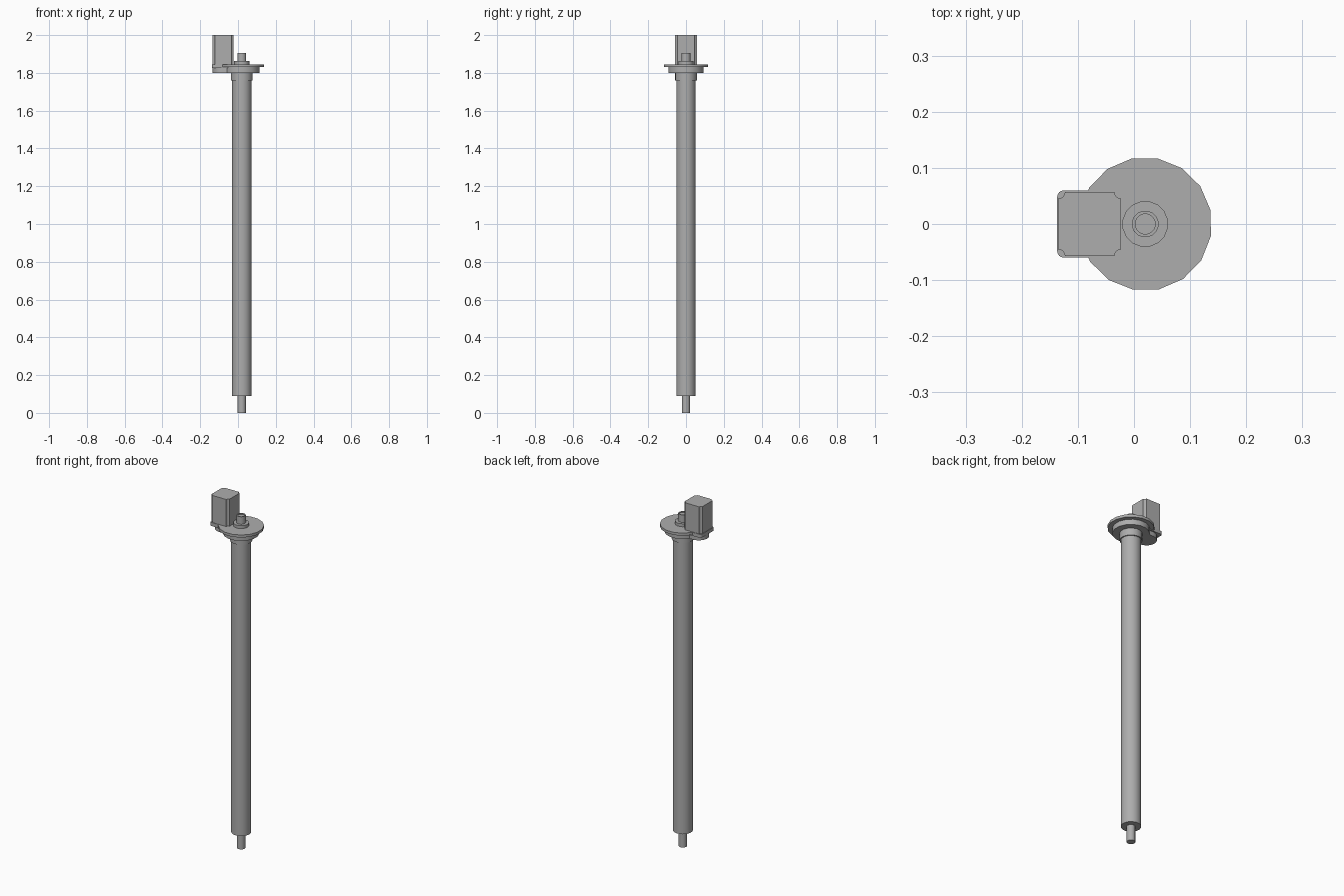
import bpy, bmesh
from math import sin, cos, pi, radians

if "Cube" in bpy.data.objects:
    bpy.data.objects.remove(bpy.data.objects["Cube"])

grey = bpy.data.materials.new("machined grey")
grey.use_nodes = True
COLOUR = (0.42, 0.42, 0.42, 1)
grey.diffuse_color = COLOUR
grey.node_tree.nodes["Principled BSDF"].inputs["Base Color"].default_value = COLOUR
AXIS = 0.02  # x of the cylinder axis


def arc(cx, cy, r, start, end, steps):
    angles = [radians(start + (end - start) * i / steps) for i in range(steps + 1)]
    return [(cx + r * cos(a), cy + r * sin(a)) for a in angles]


def circle(r, sides=16, phase=12.0, cx=AXIS):
    return arc(cx, 0, r, phase, phase + 360, sides)[:-1]


def prism(name, outline, z0, z1, smooth=True):
    """Extrude a closed outline from z0 to z1."""
    bm = bmesh.new()
    face = bm.faces.new([bm.verts.new((x, y, z0)) for x, y in outline])
    ext = bmesh.ops.extrude_face_region(bm, geom=[face])["geom"]
    top = [v for v in ext if isinstance(v, bmesh.types.BMVert)]
    bmesh.ops.translate(bm, verts=top, vec=(0, 0, z1 - z0))
    bmesh.ops.recalc_face_normals(bm, faces=bm.faces[:])
    mesh = bpy.data.meshes.new(name)
    bm.to_mesh(mesh)
    bm.free()
    mesh.materials.append(grey)
    ob = bpy.data.objects.new(name, mesh)
    bpy.context.collection.objects.link(ob)
    if smooth:
        bpy.ops.object.select_all(action="DESELECT")
        ob.select_set(True)
        bpy.context.view_layer.objects.active = ob
        bpy.ops.object.shade_smooth_by_angle(angle=radians(30))
    return ob


def rounded_box(x0, x1, half_y, r):
    return (arc(x1 - r, half_y - r, r, 0, 90, 4) + arc(x0 + r, half_y - r, r, 90, 180, 4)
            + arc(x0 + r, r - half_y, r, 180, 270, 4) + arc(x1 - r, r - half_y, r, 270, 360, 4))


def notched_box(x0, x1, half_y, r):
    """Rectangle with a concave quarter circle cut from each corner."""
    return (arc(x1, half_y, r, 270, 180, 4) + arc(x0, half_y, r, 360, 270, 4)
            + arc(x0, -half_y, r, 90, 0, 4) + arc(x1, -half_y, r, 180, 90, 4))


# Long cylinder with the rod at its lower end
prism("piston_rod", circle(0.022), 0, 0.1)
prism("cylinder_tube", circle(0.052), 0.09, 1.77)

# Stepped head
prism("tube_collar", circle(0.058), 1.76, 1.80)
prism("lower_flange", circle(0.095), 1.80, 1.832)
prism("upper_flange", circle(0.119), 1.83, 1.845)
prism("top_boss", circle(0.041), 1.845, 1.862)

# Hollow shaft end on the boss
prism("shaft_core", circle(0.018), 1.86, 1.90)
sleeve = prism("shaft_sleeve", circle(0.024), 1.86, 1.905)
bore = prism("bore_cutter", circle(0.018), 1.90, 1.95, False)
bore.hide_render = True
bore.hide_set(True)
cut = sleeve.modifiers.new("bore", "BOOLEAN")
cut.operation = "DIFFERENCE"
cut.object = bore

# Motor on its mounting plate, with the drive housing below
prism("motor_plate", rounded_box(-0.137, -0.025, 0.060, 0.012), 1.825, 1.845)
housing = arc(-0.082, 0, 0.053, 90, 270, 10) + [(0.0, -0.053), (0.0, 0.053)]
prism("drive_housing", housing, 1.80, 1.826)
prism("motor_body", notched_box(-0.135, -0.023, 0.057, 0.012), 1.845, 1.99)
prism("motor_cap", notched_box(-0.135, -0.023, 0.057, 0.012), 1.99, 2.0)
